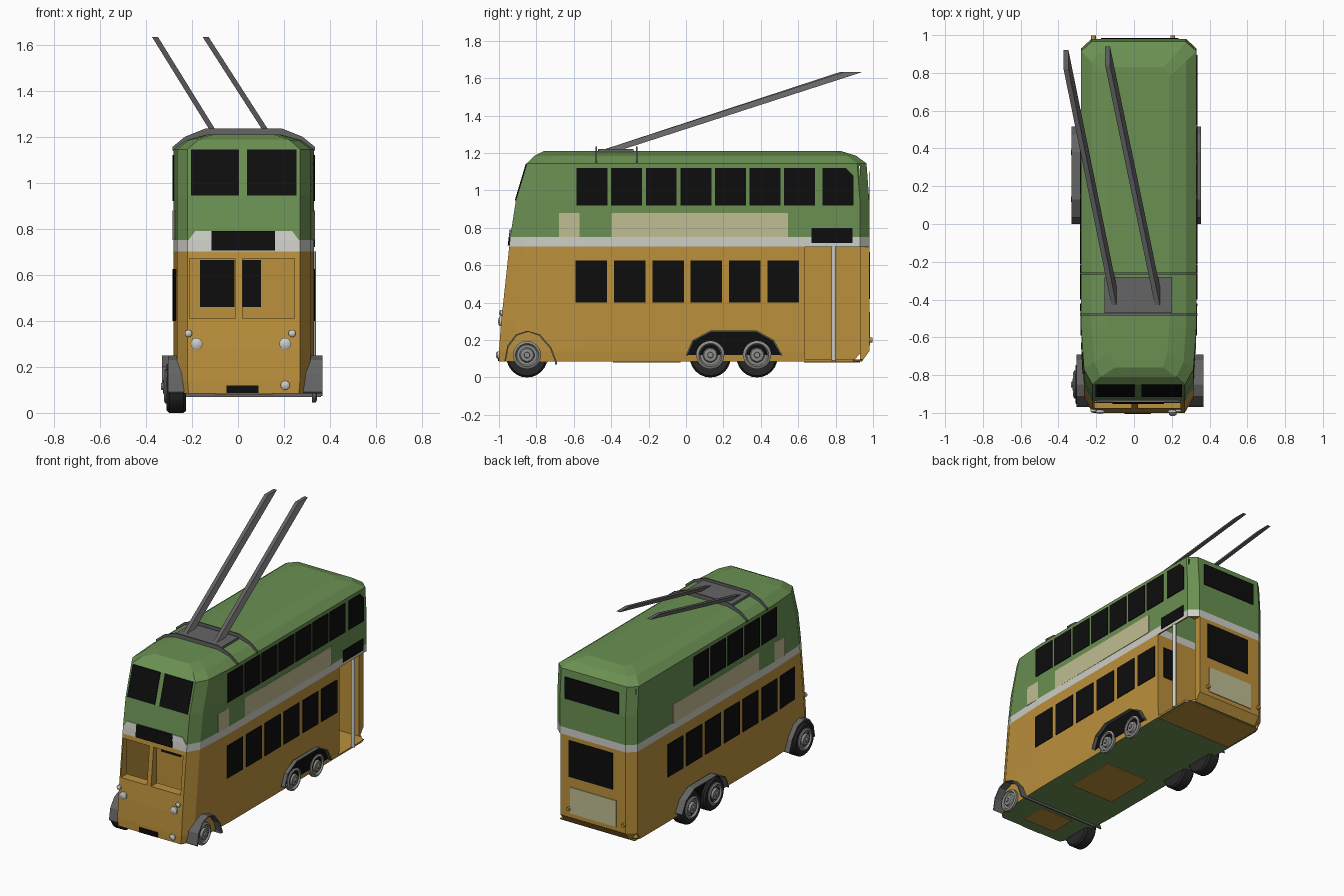
import bpy, bmesh, math
from mathutils import Vector, Matrix

if "Cube" in bpy.data.objects:
    bpy.data.objects.remove(bpy.data.objects["Cube"])

CX = 0.025  # body centre line
COLOURS = {
    "orange": (0.5, 0.28, 0.045), "white": (0.62, 0.62, 0.58),
    "green": (0.145, 0.28, 0.085), "cream": (0.53, 0.51, 0.29),
    "black": (0.004, 0.004, 0.004), "grey": (0.13, 0.13, 0.13),
    "tyre": (0.02, 0.02, 0.02), "rim": (0.27, 0.27, 0.26),
}
MATS = {}
for key, rgb in COLOURS.items():
    m = bpy.data.materials.new(key + " paint")
    m.use_nodes = True
    m.diffuse_color = (*rgb, 1)
    m.node_tree.nodes["Principled BSDF"].inputs["Base Color"].default_value = (*rgb, 1)
    MATS[key] = m


def finish(name, bm, mats, smooth=False):
    bmesh.ops.recalc_face_normals(bm, faces=bm.faces)
    me = bpy.data.meshes.new(name)
    bm.to_mesh(me)
    bm.free()
    for key in mats:
        me.materials.append(MATS[key])
    if smooth:
        for p in me.polygons:
            p.use_smooth = True
        me.set_sharp_from_angle(angle=math.radians(35))
    ob = bpy.data.objects.new(name, me)
    bpy.context.scene.collection.objects.link(ob)
    return ob


def prism(name, pts, vec, mat):
    """Polygon pushed along a vector."""
    bm = bmesh.new()
    vec = Vector(vec)
    a = [bm.verts.new(p) for p in pts]
    b = [bm.verts.new(Vector(p) + vec) for p in pts]
    bm.faces.new(a)
    bm.faces.new(b)
    for i in range(len(a)):
        j = (i + 1) % len(a)
        bm.faces.new((a[i], a[j], b[j], b[i]))
    return finish(name, bm, [mat])


def box(name, x, y, z, mat):
    pts = [(x[0], y[0], z[0]), (x[1], y[0], z[0]), (x[1], y[1], z[0]), (x[0], y[1], z[0])]
    return prism(name, pts, (0, 0, z[1] - z[0]), mat)


def loft(name, rings):
    """Stacked rings, coloured in bands by height."""
    bm = bmesh.new()
    loops = [[bm.verts.new(p) for p in ring] for ring in rings]
    n = len(loops[0])
    for lo, hi in zip(loops, loops[1:]):
        for i in range(n):
            bm.faces.new((lo[i], lo[(i + 1) % n], hi[(i + 1) % n], hi[i]))
    bm.faces.new(loops[0])
    bm.faces.new(loops[-1])
    for f in bm.faces:
        z = f.calc_center_median().z
        f.material_index = 0 if z < 0.7 else 1 if z < 0.75 else 2
    return finish(name, bm, ["orange", "white", "green"])


def block(name, x, y, levels):
    return loft(name, [[(x[0], y[0], z), (x[1], y[0], z), (x[1], y[1], z), (x[0], y[1], z)]
                       for z in levels])


def lathe(name, profile, centre, axis, mat, segs=24):
    """Spin (radius, depth) points round an axis."""
    bm = bmesh.new()
    vs = [bm.verts.new((r, 0, d)) for r, d in profile]
    es = [bm.edges.new(e) for e in zip(vs, vs[1:])]
    bmesh.ops.spin(bm, geom=vs + es, cent=(0, 0, 0), axis=(0, 0, 1),
                   angle=math.tau, steps=segs)
    bmesh.ops.remove_doubles(bm, verts=bm.verts, dist=1e-5)
    rot = Vector((0, 0, 1)).rotation_difference(Vector(axis)).to_matrix().to_4x4()
    bmesh.ops.transform(bm, matrix=Matrix.Translation(centre) @ rot, verts=bm.verts)
    return finish(name, bm, [mat], True)


# Body shell: height, front y, rear y, half width
LEVELS = [(0.085, -1.0, 0.94, 0.3), (0.14, -1.0, 0.98, 0.305), (0.28, -0.99, 0.98, 0.305),
          (0.7, -0.945, 0.98, 0.305), (0.75, -0.94, 0.98, 0.305), (0.945, -0.91, 0.98, 0.305),
          (1.145, -0.85, 0.965, 0.305), (1.185, -0.81, 0.91, 0.25), (1.21, -0.76, 0.83, 0.16)]


def ring(z, f, r, w):
    half = [(w * 0.8, f), (w * 0.95, f + 0.08), (w, -0.55), (w, r - 0.05), (w * 0.82, r)]
    return ([(CX + x, y, z) for x, y in half]
            + [(CX - x, y, z) for x, y in reversed(half)])


def front_y(z):
    for a, b in zip(LEVELS, LEVELS[1:]):
        if z <= b[0]:
            return a[1] + (b[1] - a[1]) * (z - a[0]) / (b[0] - a[0])


body = loft("body", [ring(*lv) for lv in LEVELS])
cutters = [
    block("cab_room", (-0.23, 0.28), (-0.91, -0.6), (0.1, 0.685)),
    block("windscreen_right", (-0.21, -0.012), (-1.1, -0.8), (0.41, 0.67)),
    block("windscreen_left", (0.02, 0.245), (-1.1, -0.8), (0.41, 0.67)),
    block("platform_room", (-0.27, 0.32), (0.63, 0.93), (0.095, 0.7, 0.75, 1.13)),
    block("platform_doorway", (0.27, 0.5), (0.635, 1.1), (0.097, 0.698)),
]
for c in cutters:
    mod = body.modifiers.new(c.name, "BOOLEAN")
    mod.operation, mod.solver, mod.object = "DIFFERENCE", "EXACT", c
shell = bpy.data.meshes.new_from_object(body.evaluated_get(bpy.context.evaluated_depsgraph_get()))
body.modifiers.clear()
body.data = shell
for c in cutters:
    bpy.data.objects.remove(c)
# Green underside and cab floor
for p in shell.polygons:
    low = p.center.z < 0.2
    if low and (p.normal.z < -0.9 or (p.normal.z > 0.9 and p.center.y < 0)):
        p.material_index = 2


# Flat panels on the sides, front and rear
def side_panel(name, s, y, z, mat, clip=0, depth=0.005):
    def at(yy, zz):
        taper = max(0, -0.55 - yy) * 0.05
        return (CX + s * (0.305 - taper), yy, zz)
    pts = [at(y[0], z[0]), at(y[1], z[0]), at(y[1], z[1] - clip)]
    pts += [at(y[1] - clip, z[1])] if clip else []
    prism(name, pts + [at(y[0], z[1])], (s * depth, 0, 0), mat)


def front_panel(name, pts, mat, depth=0.006):
    prism(name, [(x, front_y(z), z) for x, z in pts], (0, -depth, 0), mat)


def rect(x0, x1, z0, z1):
    return [(x0, z0), (x1, z0), (x1, z1), (x0, z1)]


def rear_panel(name, x, z, mat):
    prism(name, [(a, 0.98, b) for a, b in rect(*x, *z)], (0, 0.005, 0), mat)


for s, side in ((1, "left"), (-1, "right")):
    for i in range(7 if s > 0 else 5):
        y = -0.585 + 0.185 * i
        side_panel(f"upper_window_{side}", s, (y, y + 0.165), (0.92, 1.12), "black")
    for i in range(0 if s > 0 else -1, 6):
        y = -0.59 + 0.205 * i
        side_panel(f"lower_window_{side}", s, (y, y + 0.168), (0.4, 0.625), "black")
    side_panel(f"advert_board_{side}", s, (-0.68, 0.545), (0.75, 0.88), "cream")
side_panel("upper_rear_window", 1, (0.73, 0.895), (0.92, 1.12), "black", 0.04)
side_panel("side_route_box", 1, (0.67, 0.89), (0.72, 0.8), "black")

front_panel("front_upper_window_right", rect(-0.205, 0.005, 0.945, 1.145), "black")
front_panel("front_upper_window_left", rect(0.04, 0.255, 0.945, 1.145), "black")
front_panel("front_band", [(-0.215, 0.75), (0.265, 0.75), (0.235, 0.79), (-0.185, 0.79)], "white")
front_panel("front_route_box", rect(-0.115, 0.16, 0.705, 0.79), "black", 0.009)
front_panel("number_plate", rect(-0.05, 0.09, 0.087, 0.12), "black")
rear_panel("rear_upper_window", (-0.175, 0.235), (0.95, 1.1), "black")
rear_panel("rear_lower_window", (-0.13, 0.205), (0.42, 0.67), "black")
rear_panel("rear_board", (-0.155, 0.195), (0.17, 0.35), "cream")
for x in (-0.165, 0.02):
    width = 0.15 if x < 0 else 0.08
    box("cab_bulkhead_window", (x, x + width), (-0.605, -0.599), (0.46, 0.665), "black")
box("platform_bulkhead_window", (0.19, 0.28), (0.628, 0.634), (0.4, 0.62), "black")

# Underside plates
box("platform_underside", (-0.26, 0.31), (0.63, 0.93), (0.079, 0.086), "orange")
box("underside_hatch_middle", (-0.14, 0.19), (-0.39, -0.03), (0.08, 0.086), "orange")
box("underside_hatch_front", (-0.1, 0.15), (-0.92, -0.74), (0.08, 0.086), "orange")
box("guard_stay", (-0.25, 0.36), (-0.7, -0.69), (0.07, 0.084), "grey")

# Lamps and grab pole
for x, z, r in ((-0.18, 0.3, 0.026), (0.205, 0.3, 0.026), (-0.215, 0.345, 0.016),
                (0.235, 0.345, 0.016), (0.205, 0.12, 0.02)):
    lathe("front_lamp", [(0, 0), (r, 0), (r, 0.012), (r * 0.6, 0.018), (0, 0.02)],
          (x, front_y(z) + 0.003, z), (0, -1, 0), "white", 16)
for x in (-0.215, 0.205):
    lathe("rear_lamp", [(0, 0), (0.013, 0), (0.013, 0.02), (0, 0.02)],
          (x, 0.978, 0.2), (0, 1, 0), "orange", 12)
lathe("grab_pole", [(0, 0), (0.013, 0), (0.013, 0.61), (0, 0.61)],
      (0.325, 0.79, 0.09), (0, 0, 1), "white", 12)

# Wheels: hubs on both sides, tyres on the right side
HUB = [(0, 0), (0.075, 0), (0.075, 0.016), (0.062, 0.022), (0.054, 0.01), (0.04, 0.01),
       (0.034, 0.024), (0.016, 0.026), (0.014, 0.034), (0, 0.034)]
TYRE = [(0, 0), (0.1, 0), (0.11, 0.012), (0.11, 0.073), (0.1, 0.085), (0, 0.085)]
for y in (-0.85, 0.13, 0.38):
    lathe("hub_left", HUB, (0.322, y, 0.12), (1, 0, 0), "rim")
    lathe("hub_right", HUB, (-0.3, y, 0.115), (-1, 0, 0), "rim")
    lathe("tyre_right", TYRE, (-0.225, y, 0.11), (-1, 0, 0), "tyre")


# Mudguards: thin arched sheets
def sheet(name, path, x0, x1, mat, t=0.006):
    pts = [(x0, y, z) for y, z in path]
    mid = sum(y for y, z in path) / len(path)
    inner = [(x0, y + (t if y < mid else -t), z - t) for y, z in reversed(path)]
    prism(name, pts + inner, (x1 - x0, 0, 0), mat)


FRONT_ARCH = [(-0.97, 0.09), (-0.955, 0.17), (-0.91, 0.23), (-0.85, 0.25),
              (-0.78, 0.23), (-0.72, 0.16), (-0.69, 0.08)]
REAR_ARCH = [(0, 0.12), (0.035, 0.2), (0.13, 0.25), (0.38, 0.25), (0.47, 0.2), (0.515, 0.12)]
sheet("front_mudguard_left", FRONT_ARCH, 0.285, 0.368, "grey")
sheet("front_mudguard_right", FRONT_ARCH, -0.305, -0.235, "grey")
sheet("rear_mudguard_left", REAR_ARCH, 0.32, 0.356, "grey")
sheet("rear_mudguard_right", REAR_ARCH, -0.33, -0.27, "grey")
for s in (1, -1):
    prism("wheel_recess", [(CX + s * 0.304, y, z) for y, z in REAR_ARCH], (s * 0.005, 0, 0), "black")

# Roof hoops, base plate and trolley poles
arch = [(0.31, 1.14), (0.31, 1.155), (0.255, 1.2), (0.165, 1.236)]
arch = arch + [(-x, z) for x, z in reversed(arch)]
for y in (-0.485, -0.268):
    prism("roof_hoop", [(CX + x, y, z) for x, z in arch], (0, 0.01, 0), "grey")
box("pole_base", (-0.155, 0.2), (-0.47, -0.28), (1.205, 1.222), "grey")
for x0, x1, y1 in ((-0.1, -0.36, 0.87), (0.13, -0.14, 0.89)):
    start = [(x0 + a, -0.41 + b, 1.212) for a, b in
             ((-0.013, -0.05), (0.013, -0.05), (0.013, 0.05), (-0.013, 0.05))]
    pole = prism("trolley_pole", start, (x1 - x0, y1 + 0.41, 0.42), "grey")
